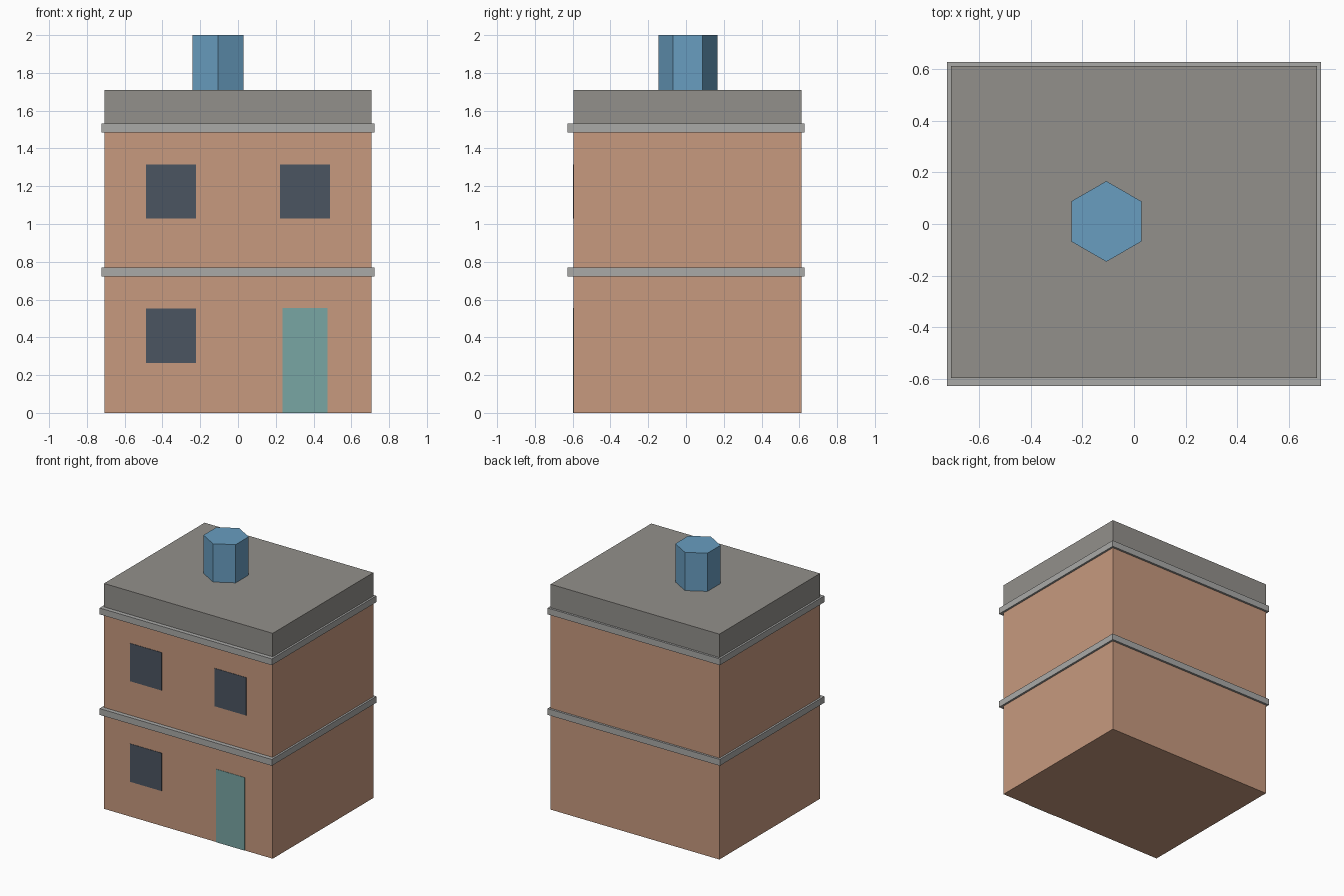
import bpy, math

if "Cube" in bpy.data.objects:
    bpy.data.objects.remove(bpy.data.objects["Cube"])

# wall extents
X, Y0, Y1 = 0.708, -0.595, 0.611


def material(name, r, g, b):
    m = bpy.data.materials.new(name)
    m.diffuse_color = (r, g, b, 1)
    m.use_nodes = True
    m.node_tree.nodes["Principled BSDF"].inputs["Base Color"].default_value = m.diffuse_color
    return m


brick = material("brick", 0.57, 0.32, 0.21)
stone = material("stone", 0.40, 0.40, 0.39)
slate = material("slate", 0.29, 0.28, 0.26)
glass = material("glass", 0.07, 0.09, 0.12)
teal = material("door_paint", 0.19, 0.38, 0.37)
blue = material("chimney_paint", 0.14, 0.34, 0.53)


def box(name, lo, hi, mat):
    bpy.ops.mesh.primitive_cube_add(size=1, location=[(a + b) / 2 for a, b in zip(lo, hi)])
    ob = bpy.context.object
    ob.name = name
    ob.scale = [b - a for a, b in zip(lo, hi)]
    bpy.ops.object.transform_apply(location=False, rotation=False, scale=True)
    ob.data.materials.append(mat)
    return ob


# walls and flat roof block
box("walls", (-X, Y0, 0), (X, Y1, 1.51), brick)
box("roof", (-X, Y0, 1.51), (X, Y1, 1.71), slate)

# stone bands above each storey, slightly deeper at the front
for name, z in (("lower_band", 0.745), ("upper_band", 1.508)):
    box(name, (-0.723, -0.627, z - 0.024), (0.723, 0.627, z + 0.024), stone)


# thin panels on the front wall
def panel(name, x, w, z0, z1, mat):
    box(name, (x - w / 2, Y0 - 0.003, z0), (x + w / 2, Y0 + 0.003, z1), mat)


for name, x, z in (("window_lower_left", -0.355, 0.265),
                   ("window_upper_left", -0.355, 1.028),
                   ("window_upper_right", 0.355, 1.028)):
    panel(name, x, 0.265, z, z + 0.288, glass)
panel("door", 0.355, 0.238, 0, 0.554, teal)

# six-sided chimney, corners pointing front and back
bpy.ops.mesh.primitive_cylinder_add(vertices=6, radius=0.156, depth=0.29,
                                    location=(-0.107, 0.01, 1.855))
chimney = bpy.context.object
chimney.name = "chimney"
chimney.data.materials.append(blue)
